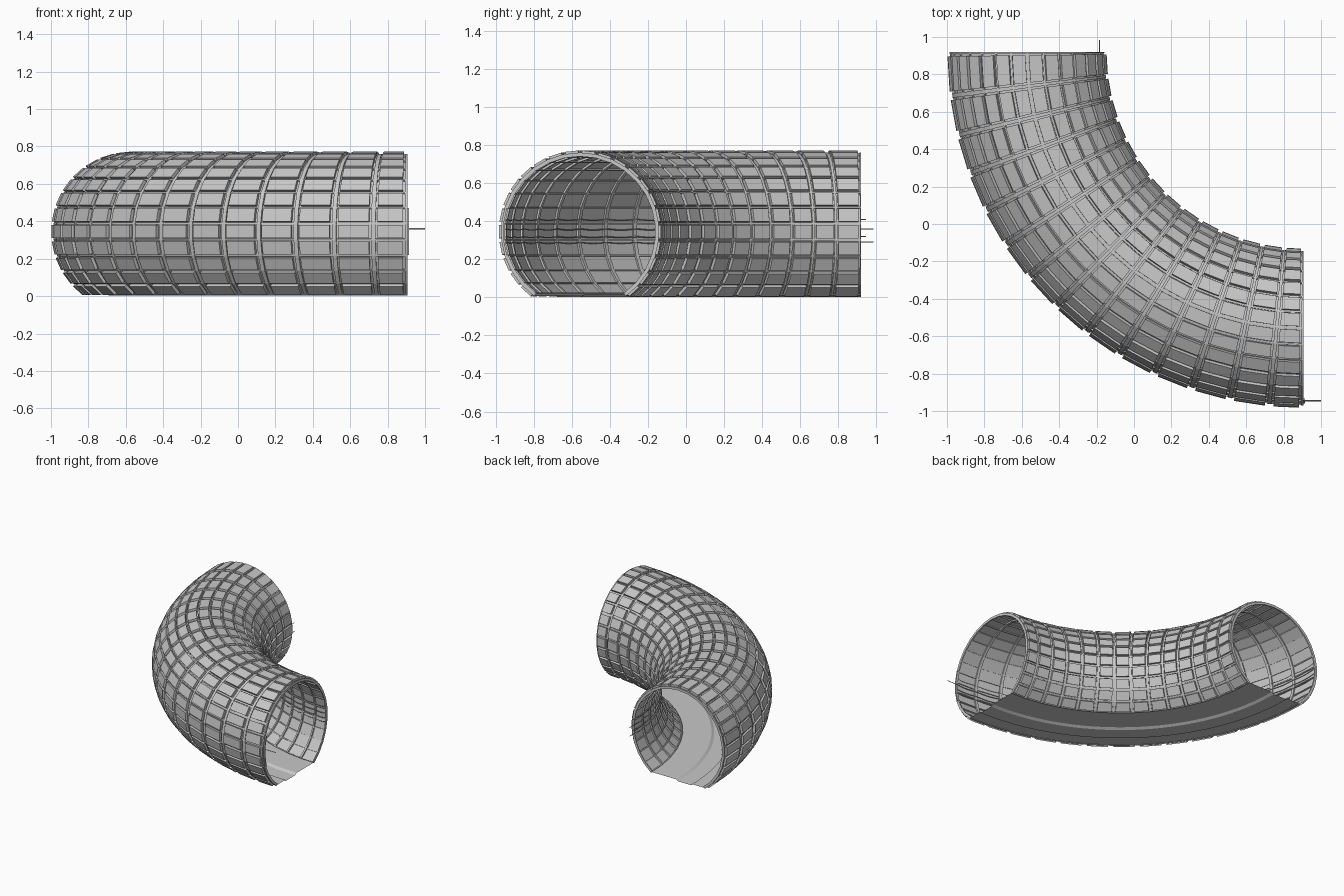
import bpy, bmesh, math
from mathutils import Vector

if "Cube" in bpy.data.objects:
    bpy.data.objects.remove(bpy.data.objects["Cube"])

CX, CY, CZ = 0.905, 0.92, 0.345     # bend centre and tube axis height
BEND = 1.477                        # bend radius of the tube axis
STEP = 12                           # degrees per panel row
LOW = -54                           # shell stops here, at the floor
ROWS = [LOW + STEP * i for i in range(25)]
RIBS = [5.5 + 6.45 * i for i in range(13)]
STATIONS = [0] + RIBS + [90]

METAL = bpy.data.materials.new("light grey metal")
METAL.diffuse_color = (0.58, 0.58, 0.58, 1)
METAL.use_nodes = True
METAL.node_tree.nodes["Principled BSDF"].inputs["Base Color"].default_value = METAL.diffuse_color


def at(offset, z, t):
    """Point at a sideways offset from the axis, t degrees along the bend."""
    t = math.radians(t)
    r = BEND + offset
    return Vector((CX - r * math.sin(t), CY - r * math.cos(t), z))


def ring(a, r, t):
    a = math.radians(a)
    return at(r * math.cos(a), CZ + r * math.sin(a), t)


def block(bm, a0, a1, t0, t1, r0, r1):
    """Six-sided plate in tube coordinates."""
    v = [bm.verts.new(ring(a, r, t))
         for r in (r0, r1) for a, t in ((a0, t0), (a1, t0), (a1, t1), (a0, t1))]
    for f in ((3, 2, 1, 0), (4, 5, 6, 7), (0, 1, 5, 4), (1, 2, 6, 5), (2, 3, 7, 6), (3, 0, 4, 7)):
        bm.faces.new([v[i] for i in f])


def sweep(bm, section, ts, closed=False):
    """Sweep a section function of t along the bend."""
    rows = [[bm.verts.new(p) for p in section(t)] for t in ts]
    n = len(rows[0])
    for a, b in zip(rows, rows[1:]):
        for i in range(n if closed else n - 1):
            j = (i + 1) % n
            bm.faces.new((a[i], a[j], b[j], b[i]))
    if closed:
        bm.faces.new(rows[0])
        bm.faces.new(rows[-1])


def finish(name, bm):
    bmesh.ops.recalc_face_normals(bm, faces=bm.faces)
    me = bpy.data.meshes.new(name)
    bm.to_mesh(me)
    bm.free()
    me.materials.append(METAL)
    ob = bpy.data.objects.new(name, me)
    bpy.context.collection.objects.link(ob)
    return ob


# Thin skin behind the panels
bm = bmesh.new()
sweep(bm, lambda t: [ring(a, 0.407, t) for a in ROWS], STATIONS)
finish("tunnel_skin", bm)

# Raised outer panels, one per cell of the frame
bm = bmesh.new()
for t0, t1 in zip(STATIONS, STATIONS[1:]):
    for a in ROWS[:-1]:
        block(bm, a + 1.3, a + STEP - 1.3, t0 + 0.7, t1 - 0.7, 0.408, 0.427)
finish("outer_panels", bm)

# Hoop ribs, with narrow hoops at both ends
bm = bmesh.new()
hoops = [(t - 0.35, t + 0.35) for t in RIBS] + [(0, 0.35), (89.65, 90)]
for t0, t1 in hoops:
    for a in ROWS[:-1]:
        block(bm, a, a + STEP, t0, t1, 0.396, 0.416)
finish("hoop_ribs", bm)

# Long stringers between the panel rows
bm = bmesh.new()
for t0, t1 in zip(STATIONS, STATIONS[1:]):
    for a in ROWS:
        block(bm, a - 0.6, a + 0.6, t0, t1, 0.398, 0.414)
finish("stringers", bm)

# Narrow end strip on the outer wall
bm = bmesh.new()
for a in (-18, -6, 6):
    block(bm, a, a + STEP, -0.25, 0, 0.396, 0.406)
finish("end_strip", bm)

# Floor with a shallow central channel
bm = bmesh.new()
PROFILE = [(-0.25, 0.014), (-0.02, 0.014), (0.0, 0.002), (0.12, 0.002), (0.125, 0.012), (0.25, 0.012)]
sweep(bm, lambda t: [at(x, z, t) for x, z in PROFILE], [i * 1.5 for i in range(61)])
finish("floor", bm)

# Sagging cables along both inside walls, with loose ends
for side, name, start, end in ((1, "outer_wall_cable", -3.7, 90), (-1, "inner_wall_cable", 0, 92.5)):
    for k, z in enumerate((0.29, 0.32, 0.36, 0.41)):
        first = start if side < 0 or k == 2 else 0
        last = end if k in (0, 2) else min(end, 91)

        def section(t):
            sag = 0.006 * abs(math.sin(math.radians((t - 5.5) * 180 / 6.45))) if 0 < t < 90 else 0
            # loose ends run straight out of the tunnel
            inside = min(max(t, 0), 90)
            c = at(side * 0.388, z - sag, inside)
            extra = math.radians(t - inside) * BEND
            c += Vector((-extra, 0, 0)) if t < 0 else Vector((0, extra, 0))
            q = at(1, 0, t) - at(0, 0, t)
            return [c + 0.003 * (q * math.cos(u) + Vector((0, 0, math.sin(u))))
                    for u in (0, math.pi / 2, math.pi, 3 * math.pi / 2)]

        ts = [first] * (first < 0) + [i * 1.0 for i in range(91)] + [last] * (last > 90)
        bm = bmesh.new()
        sweep(bm, section, ts, closed=True)
        finish(f"{name}_{k + 1}", bm)
